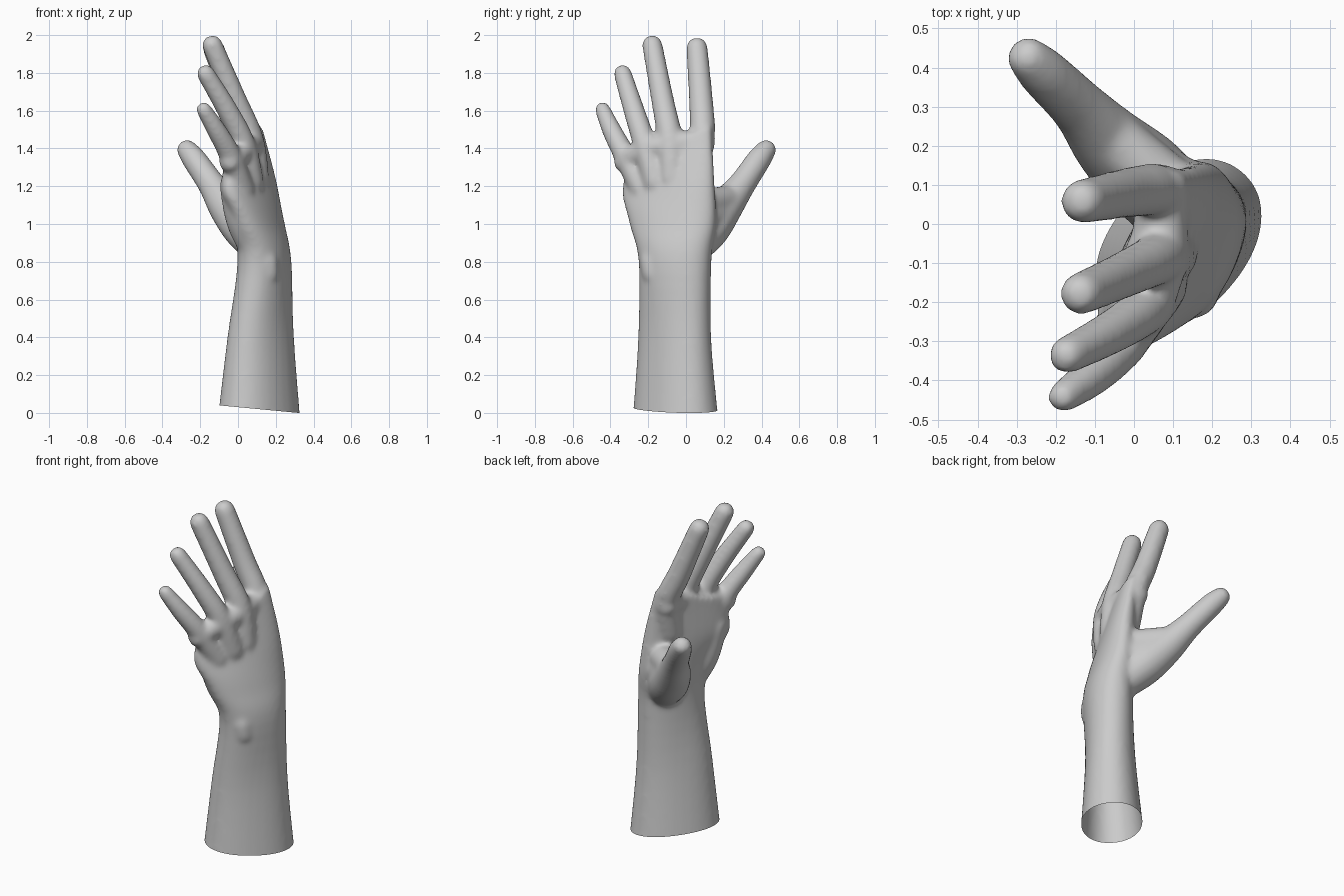
import bpy, bmesh, math
from mathutils import Vector

if "Cube" in bpy.data.objects:
    bpy.data.objects.remove(bpy.data.objects["Cube"])

bm = bmesh.new()


def loft(rings):
    """Skin a closed volume through rings of points."""
    rows = [[bm.verts.new(p) for p in ring] for ring in rings]
    n = len(rows[0])
    for a, b in zip(rows, rows[1:]):
        for i in range(n):
            j = (i + 1) % n
            bm.faces.new((a[i], a[j], b[j], b[i]))
    bm.faces.new(rows[0][::-1])
    bm.faces.new(rows[-1])


def catmull(keys, steps=5):
    """Smoothly interpolate rows of numbers."""
    k = [keys[0]] + list(keys) + [keys[-1]]
    out = []
    for s in range(1, len(k) - 2):
        for t in (i / steps for i in range(steps)):
            out.append([0.5 * (2 * b + (c - a) * t + (2 * a - 5 * b + 4 * c - d) * t * t
                               + (3 * b - a - 3 * c + d) * t ** 3)
                        for a, b, c, d in zip(*k[s - 1:s + 3])])
    return out + [list(keys[-1])]


def tube(*keys, n=16):
    """Round limb through (x, y, z, radius) with domed ends."""
    pts = catmull(keys)
    first = (Vector(pts[1][:3]) - Vector(pts[0][:3])).normalized()
    last = (Vector(pts[-1][:3]) - Vector(pts[-2][:3])).normalized()

    def cap(p, d):
        return [[*(Vector(p[:3]) + d * p[3] * math.sin(a)), p[3] * math.cos(a) ** 0.8]
                for a in (0.45, 0.9, 1.3)]
    pts = cap(pts[0], -first)[::-1] + pts + cap(pts[-1], last)
    rings = []
    for i, p in enumerate(pts):
        d = Vector(pts[min(i + 1, len(pts) - 1)][:3]) - Vector(pts[max(i - 1, 0)][:3])
        q = d.to_track_quat('Z', 'Y')
        rings.append([Vector(p[:3]) + q @ Vector((p[3] * math.cos(2 * math.pi * k / n),
                                                  p[3] * math.sin(2 * math.pi * k / n), 0))
                      for k in range(n)])
    loft(rings)


def section(z, cx, cy, t, w, rot, n=32):
    """Rounded cross-section turned about z, tilting towards the knuckles."""
    c, s = math.cos(math.radians(rot)), math.sin(math.radians(rot))
    tilt = max(0, z - 1.1) * 1.1
    ring = []
    for k in range(n):
        a = 2 * math.pi * k / n
        u, v = [r * math.copysign(abs(f) ** 0.93, f) for r, f in ((t, math.cos(a)), (w, math.sin(a)))]
        x, y = u * c + v * s, -u * s + v * c
        ring.append((cx + x, cy + y, z + tilt * y))
    return ring


# forearm and palm: z, centre x, centre y, half thickness, half width, turn
loft([section(*r) for r in catmull([
    (-0.08, 0.11, -0.055, 0.178, 0.26, 42),
    (0.40, 0.12, -0.06, 0.14, 0.215, 38),
    (0.80, 0.14, -0.058, 0.128, 0.20, 22),
    (1.00, 0.108, -0.07, 0.11, 0.242, 22),
    (1.20, 0.058, -0.093, 0.092, 0.268, 26),
    (1.44, 0.035, -0.08, 0.058, 0.225, 20)])])

# fingers, little to index: knuckle, middle joint, tip
fingers = [
    ((-.04, -.322, 1.36, .06), (-.11, -.39, 1.49, .053), (-.18, -.441, 1.605, .042)),
    ((.03, -.217, 1.42, .064), (-.055, -.275, 1.6, .057), (-.17, -.335, 1.795, .049)),
    ((.068, -.085, 1.45, .069), (-.015, -.125, 1.66, .061), (-.135, -.178, 1.945, .055)),
    ((.063, .085, 1.46, .07), (-.015, .08, 1.64, .065), (-.13, .058, 1.93, .058)),
]
wrist = Vector((.13, -.05, .85, .09))
for f in fingers:
    tube(Vector(f[0]).lerp(wrist, 0.35), *f)
# row of knuckles joining the finger roots
tube(*[(x, y, z - .03, r) for (x, y, z, r), _, _ in fingers])

# thumb
tube((.12, .03, .88, .105), (.03, .12, .98, .115), (-.06, .205, 1.09, .098),
     (-.14, .297, 1.21, .074), (-.23, .385, 1.34, .066), (-.268, .422, 1.39, .056))
# webbing from thumb to index
tube((.10, .08, 1.10, .085), (-.06, .22, 1.13, .075))
tube((.13, .06, 1.0, .10), (-.02, .17, 1.08, .09))
# heel of the palm and wrist bone
tube((.08, -.16, .86, .07), (.02, -.20, 1.02, .085), (-.02, -.235, 1.2, .078))
tube((.16, -.175, .74, .06), (.15, -.18, .80, .064))

bmesh.ops.recalc_face_normals(bm, faces=bm.faces)
mesh = bpy.data.meshes.new("hand")
bm.to_mesh(mesh)
bm.free()
hand = bpy.data.objects.new("hand", mesh)
bpy.context.collection.objects.link(hand)

# fuse parts into one skin and soften the joins
rm = hand.modifiers.new("fuse", 'REMESH')
rm.mode, rm.voxel_size = 'VOXEL', 0.011
sm = hand.modifiers.new("soften", 'SMOOTH')
sm.factor, sm.iterations = 0.5, 20
deps = bpy.context.evaluated_depsgraph_get()
skin = bpy.data.meshes.new_from_object(hand.evaluated_get(deps))
hand.modifiers.clear()

# open, slightly slanted cut at the forearm
bm = bmesh.new()
bm.from_mesh(skin)
bmesh.ops.bisect_plane(bm, geom=bm.verts[:] + bm.edges[:] + bm.faces[:],
                       plane_co=(0.32, 0, 0.0), plane_no=(0.095, 0, 1), clear_inner=True)
for f in bm.faces:
    f.smooth = True
bm.to_mesh(skin)
bm.free()
hand.data = skin
